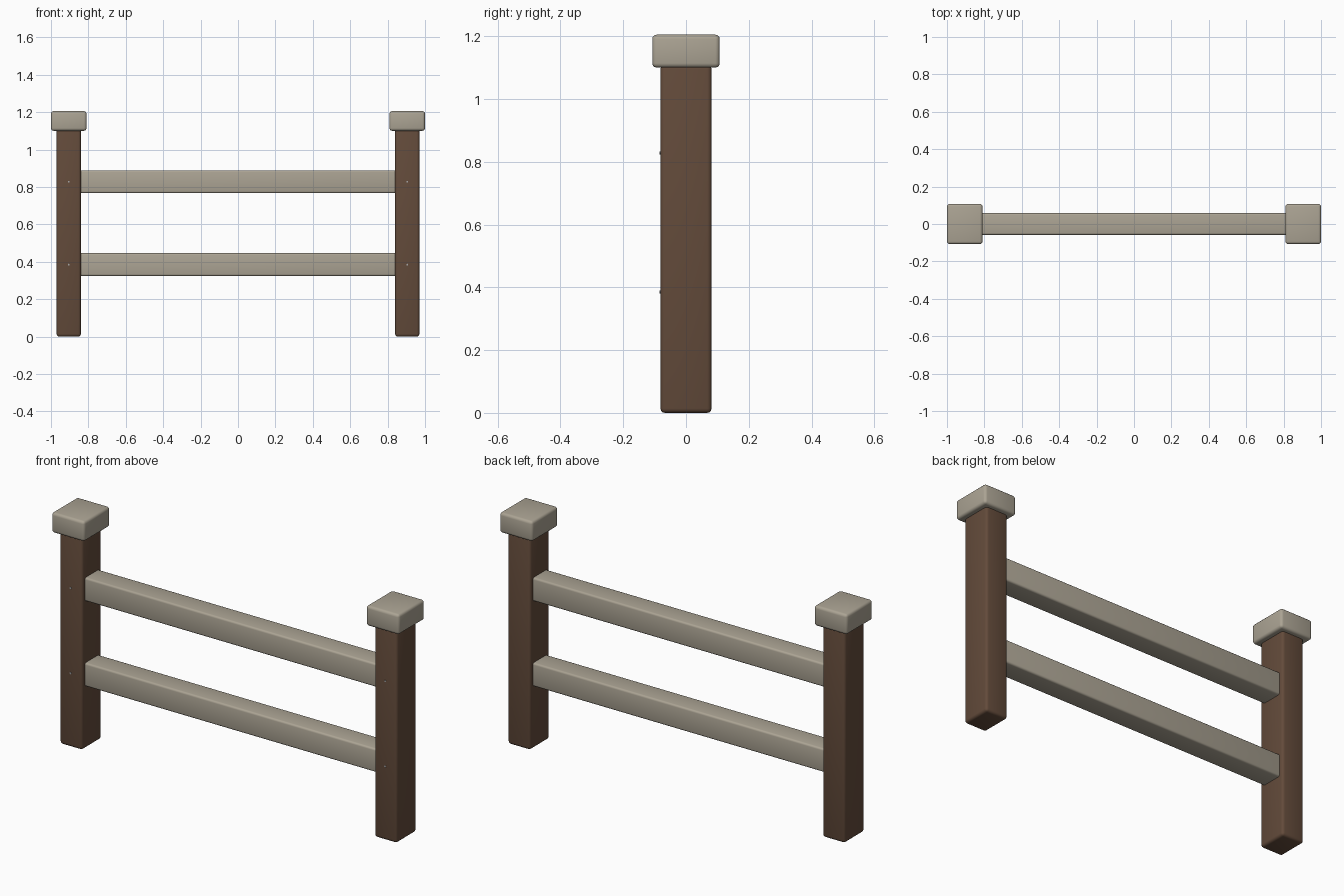
import bpy
import math

if "Cube" in bpy.data.objects:
    bpy.data.objects.remove(bpy.data.objects["Cube"], do_unlink=True)


def make_material(name, colour):
    mat = bpy.data.materials.new(name)
    mat.use_nodes = True
    mat.diffuse_color = (*colour, 1)
    node = next(n for n in mat.node_tree.nodes if n.type == "BSDF_PRINCIPLED")
    node.inputs["Base Color"].default_value = (*colour, 1)
    return mat


brown = make_material("dark brown wood", (0.125, 0.07, 0.043))
pale = make_material("pale weathered wood", (0.41, 0.37, 0.295))
metal = make_material("nail metal", (0.4, 0.4, 0.4))


def finish(name, mat):
    obj = bpy.context.object
    obj.name = name
    obj.data.materials.append(mat)
    return obj


def rounded_box(name, centre, size, radius, mat):
    bpy.ops.mesh.primitive_cube_add(size=1, location=centre)
    obj = finish(name, mat)
    obj.scale = size
    bpy.ops.object.transform_apply(location=False, rotation=False, scale=True)
    bevel = obj.modifiers.new("rounded edges", "BEVEL")
    bevel.width = radius
    bevel.segments = 3
    bpy.ops.object.modifier_apply(modifier=bevel.name)
    bpy.ops.object.shade_smooth_by_angle(angle=math.radians(40))


POST_X = 0.905
RAILS = {"lower": 0.385, "upper": 0.828}

# Posts with caps, and a nail where each rail meets the post
for side, sign in (("left", 1), ("right", -1)):
    x = sign * POST_X
    rounded_box(side + "_post", (x, 0, 0.555), (0.13, 0.163, 1.11), 0.014, brown)
    rounded_box(side + "_post_cap", (x, 0, 1.153), (0.19, 0.215, 0.105), 0.014, pale)
    for level, z in RAILS.items():
        bpy.ops.mesh.primitive_cylinder_add(
            vertices=8, radius=0.005, depth=0.01,
            location=(x, -0.079, z), rotation=(math.pi / 2, 0, 0))
        finish(f"{side}_{level}_nail", metal)

# Rails running between the posts
for level, z in RAILS.items():
    rounded_box(level + "_rail", (0, 0, z), (1.72, 0.116, 0.122), 0.01, pale)
